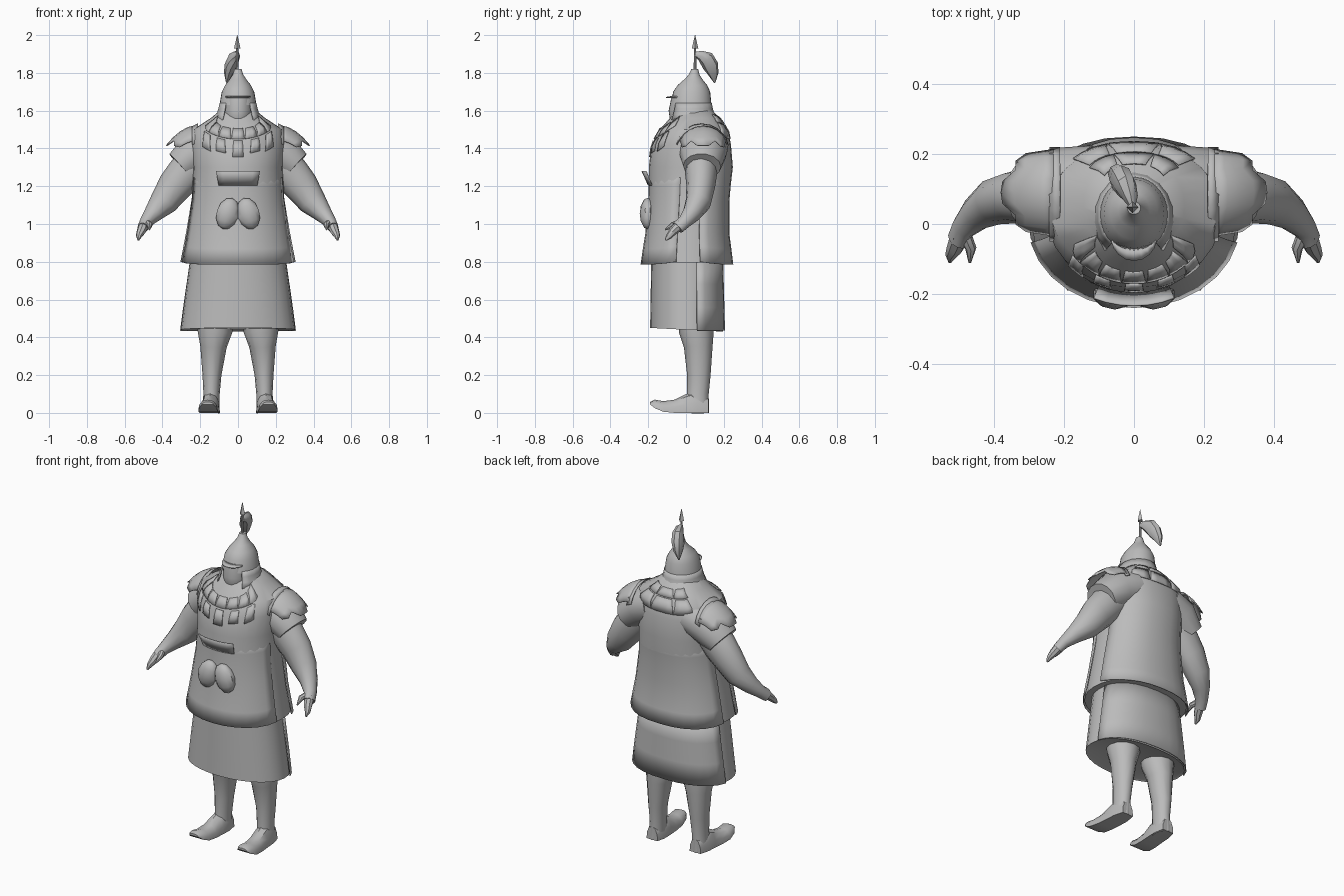
import bpy, bmesh, math
from mathutils import Vector

if "Cube" in bpy.data.objects:
    bpy.data.objects.remove(bpy.data.objects["Cube"])

grey = bpy.data.materials.new("plain_grey")
grey.use_nodes = True
grey.diffuse_color = (0.5, 0.5, 0.5, 1)
grey.node_tree.nodes["Principled BSDF"].inputs["Base Color"].default_value = (0.5, 0.5, 0.5, 1)


def finish(name, bm, mirror=False, thick=0, angle=40):
    bmesh.ops.recalc_face_normals(bm, faces=bm.faces)
    mesh = bpy.data.meshes.new(name)
    bm.to_mesh(mesh)
    bm.free()
    obj = bpy.data.objects.new(name, mesh)
    bpy.context.collection.objects.link(obj)
    mesh.materials.append(grey)
    bpy.ops.object.select_all(action='DESELECT')
    obj.select_set(True)
    bpy.context.view_layer.objects.active = obj
    bpy.ops.object.shade_smooth_by_angle(angle=math.radians(angle))
    if thick:
        mod = obj.modifiers.new("Thickness", 'SOLIDIFY')
        mod.thickness, mod.offset = thick, 0
    if mirror:
        obj.modifiers.new("Mirror", 'MIRROR')
    return obj


def loft(name, rings, mirror=False):
    """Skin closed rings of points and cap both ends."""
    bm = bmesh.new()
    rows = [[bm.verts.new(p) for p in ring] for ring in rings]
    n = len(rows[0])
    for a, b in zip(rows, rows[1:]):
        for i in range(n):
            bm.faces.new((a[i], a[(i + 1) % n], b[(i + 1) % n], b[i]))
    bm.faces.new(rows[0])
    bm.faces.new(rows[-1])
    return finish(name, bm, mirror)


def patch(name, func, nu, nv, thick=0.005, mirror=False):
    """Open sheet; func takes u and v in 0..1."""
    bm = bmesh.new()
    g = [[bm.verts.new(func(i / nu, j / nv)) for j in range(nv + 1)] for i in range(nu + 1)]
    for i in range(nu):
        for j in range(nv):
            bm.faces.new((g[i][j], g[i + 1][j], g[i + 1][j + 1], g[i][j + 1]))
    return finish(name, bm, mirror, thick)


def tube(name, path, ref, n=12, mirror=False):
    """Path entries: x, y, z, radius along ref, radius across it."""
    ref, rings = Vector(ref), []
    pts = [Vector(p[:3]) for p in path]
    for i, p in enumerate(path):
        t = (pts[min(i + 1, len(pts) - 1)] - pts[max(i - 1, 0)]).normalized()
        u = (ref - t * ref.dot(t)).normalized()
        w = t.cross(u)
        rings.append([pts[i] + u * p[3] * math.cos(k * math.tau / n)
                      + w * p[4] * math.sin(k * math.tau / n) for k in range(n)])
    return loft(name, rings, mirror)


def profile_point(table, a, z, off=0.0, back=0.86):
    """Point on a body, round in front and squarer behind; angle 0 faces the front.
    Rows: z, half width, front y, back y."""
    z_in = min(max(z, table[0][0]), table[-1][0])
    for lo, hi in zip(table, table[1:]):
        if z_in <= hi[0]:
            break
    f = (z_in - lo[0]) / (hi[0] - lo[0])
    rx, yf, yb = (lo[k] + (hi[k] - lo[k]) * f for k in (1, 2, 3))
    s, c = math.sin(a), math.cos(a)
    p = 0.97 if c > 0 else back
    mid, half = (yf + yb) / 2, (yb - yf) / 2 + off
    return Vector(((rx + off) * math.copysign(abs(s) ** p, s),
                   mid - half * math.copysign(abs(c) ** p, c), z))


N = 28
STEP = math.tau / N
angles = [k * STEP for k in range(N)]


def body_loft(name, table, back=0.86):
    return loft(name, [[profile_point(table, a, row[0], 0, back) for a in angles] for row in table])


# Robe with overlapping front and back panels
TUNIC = [(0.795, 0.292, -0.232, 0.242), (0.95, 0.268, -0.21, 0.224),
         (1.13, 0.245, -0.197, 0.228), (1.3, 0.238, -0.197, 0.248),
         (1.42, 0.25, -0.182, 0.238), (1.5, 0.238, -0.14, 0.222),
         (1.56, 0.145, -0.085, 0.18), (1.61, 0.085, -0.055, 0.13)]
body_loft("tunic", TUNIC)


def tunic(a, z, off=0.0):
    return profile_point(TUNIC, a, z, off)


def panel(name, facing, flare):
    def point(u, v):
        edge = abs(2 * u - 1) ** 4
        return tunic(facing + (u - 0.5) * 12 * STEP, 0.785 + 0.5 * v + 0.015 * edge,
                     -0.004 + (0.01 + flare * edge) * (1 - v))
    patch(name, point, 12, 6)


panel("tunic_front_panel", 0, 0.004)
panel("tunic_back_panel", math.pi, 0.012)

# Skirt, closed underneath, with a lapped back panel
SKIRT = [(0.45, 0.303, -0.19, 0.196), (0.82, 0.252, -0.184, 0.19)]


def skirt(a, z, off=0.0):
    return profile_point(SKIRT, a, z, off)


def hem(a):
    return 0.45 - 0.01 * (1 - math.cos(a))


loft("skirt", [[skirt(a, hem(a) + 0.006, -0.012) for a in angles], [skirt(a, hem(a)) for a in angles]]
     + [[skirt(a, z) for a in angles] for z in (0.64, 0.82)])
patch("skirt_back_panel", lambda u, v: skirt(math.pi + (u - 0.5) * 12 * STEP, 0.435 + 0.37 * v,
                                             0.004 + 0.004 * (1 - v)), 12, 3)

# Legs
tube("legs", [(0.122, 0.055, 0.52, 0.09, 0.09), (0.122, 0.055, 0.43, 0.092, 0.092),
              (0.13, 0.065, 0.35, 0.076, 0.07), (0.138, 0.068, 0.2, 0.062, 0.05),
              (0.14, 0.062, 0.1, 0.058, 0.043), (0.145, 0.062, 0.0, 0.06, 0.046)],
     (0, 1, 0), mirror=True)

# Shoes: flat sole, broad turned-up toe. Rows: y, centre x, half width, sole z, top z
SHOE = [(0.118, 0.143, 0.036, 0, 0.08), (0.06, 0.145, 0.049, 0, 0.12), (0.0, 0.148, 0.05, 0, 0.1),
        (-0.06, 0.153, 0.051, 0.0, 0.07), (-0.12, 0.158, 0.052, 0.006, 0.062),
        (-0.165, 0.16, 0.047, 0.025, 0.07), (-0.19, 0.161, 0.03, 0.045, 0.058)]
loft("shoes", [[Vector((cx + sx * w, y, lo + (hi - lo) * h)) for sx, h in
                ((-1, 0), (1, 0), (0.95, 0.45), (0.6, 0.85), (0, 1), (-0.6, 0.85), (-0.95, 0.45))]
               for y, cx, w, lo, hi in SHOE], True)

# Sleeves, arms and hands
tube("sleeves", [(0.12, 0.09, 1.42, 0.135, 0.11), (0.22, 0.09, 1.38, 0.128, 0.115),
                 (0.305, 0.085, 1.305, 0.1, 0.09)], (0, 1, 0), 14, True)
tube("arms", [(0.2, 0.08, 1.35, 0.09, 0.1), (0.28, 0.08, 1.265, 0.085, 0.1),
              (0.335, 0.078, 1.2, 0.076, 0.092), (0.395, 0.065, 1.115, 0.068, 0.075),
              (0.45, 0.03, 1.055, 0.05, 0.05), (0.488, -0.01, 1.01, 0.036, 0.034),
              (0.505, -0.045, 0.98, 0.036, 0.028)], (0, 1, 0), mirror=True)
tube("fingers", [(0.497, -0.03, 0.998, 0.028, 0.03), (0.513, -0.07, 0.96, 0.024, 0.022),
                 (0.525, -0.09, 0.935, 0.016, 0.016), (0.527, -0.108, 0.915, 0.005, 0.006)],
     (1, 0, 0), 8, True)
tube("thumbs", [(0.485, -0.03, 1.005, 0.02, 0.02), (0.467, -0.07, 0.995, 0.016, 0.016),
                (0.47, -0.11, 0.97, 0.004, 0.004)], (1, 0, 0), 8, True)


# Shoulder guards: rounded in plan, notched outer edge
def guard(u, v):
    phi = (u - 0.5) * 2.4
    notch = 0.82 if round(u * 8) % 4 == 2 else 1
    reach = v * notch * math.cos(phi * 0.85)
    spread = 0.132 - 0.025 * reach
    return Vector((0.23 + 0.15 * reach, 0.09 + spread * math.sin(phi),
                   1.395 + 0.125 * math.cos(phi) - 0.02 * reach - 0.085 * reach ** 2))


patch("shoulder_guards", guard, 8, 4, mirror=True)
patch("shoulder_straps", lambda u, v: Vector((0.212 + 0.03 * v,
                                              0.085 + 0.138 * math.sin((u - 0.5) * 2.6),
                                              1.398 + 0.132 * math.cos((u - 0.5) * 2.6) - 0.014 * v)),
      8, 1, mirror=True)


# Plated collar, two rows on the chest and a yoke on the back
def collar_plate(name, middle, half, low, high, back=False):
    def point(u, v):
        a = middle + (u - 0.5) * 2 * half * (0.8 + 0.2 * (1 - v))
        lift = 0.02 if back else 0.08
        return tunic(a + (math.pi if back else 0), low + (high - low) * v + lift * abs(a) ** 2, 0.003)
    patch(name, point, 3, 2)


for i in range(-3, 4):
    collar_plate("collar_upper_plate", i * 0.27, 0.13, 1.45, 1.505)
for i in range(-2, 3):
    drop = 0.03 if i % 2 == 0 else 0
    collar_plate("collar_lower_plate", i * 0.36, 0.11, 1.37 - drop / 2, 1.44)
for i in (-1, 0, 1):
    collar_plate("yoke_upper_plate", i * 0.5, 0.245, 1.53, 1.57, True)
    collar_plate("yoke_lower_plate", i * 0.5, 0.245, 1.45, 1.525, True)

# Chest pocket flap and twin belt pouches
patch("pocket_flap", lambda u, v: tunic((u - 0.5) * 0.84, 1.205 + 0.075 * v, 0.002 + 0.034 * v), 6, 2)
bm = bmesh.new()
bmesh.ops.create_uvsphere(bm, u_segments=10, v_segments=6, radius=1)
for vert in bm.verts:
    x, y, z = vert.co.x * 0.064, vert.co.y * 0.042, vert.co.z * 0.086
    vert.co = (0.055 + x * 0.92 - z * 0.3, -0.203 + y, 1.055 + z * 0.95 + x * 0.3)
finish("belt_pouches", bm, mirror=True)

# Head, pointed helmet, brow visor and neck guard
body_loft("face", [(1.5, 0.06, -0.06, 0.09), (1.55, 0.07, -0.085, 0.1),
                   (1.6, 0.08, -0.092, 0.115), (1.68, 0.08, -0.075, 0.12)], 1)
HELMET = [(1.63, 0.098, -0.08, 0.135), (1.7, 0.086, -0.068, 0.128), (1.735, 0.068, -0.044, 0.112),
          (1.765, 0.045, -0.01, 0.088), (1.79, 0.028, 0.014, 0.072), (1.82, 0.019, 0.028, 0.064)]
body_loft("helmet", HELMET, 1)
patch("visor", lambda u, v: profile_point(HELMET, (u - 0.5) * 1.5, 1.676 - 0.006 * v,
                                          0.002 + 0.03 * v * math.sin(math.pi * u), 1), 8, 1)


def neck_guard(u, v):
    a = 0.7 + u * (math.tau - 1.4)
    return profile_point(HELMET, a, 1.64 - 0.09 * v, 0.026 * v ** 1.5, 1)


patch("neck_guard", neck_guard, 14, 3)


# Spike and drooping plume
def spike(name, low, high, r1, r2, sides):
    loft(name, [[Vector((r * math.cos(k * math.tau / sides) - 0.004,
                         0.048 + r * math.sin(k * math.tau / sides), z))
                 for k in range(sides)] for z, r in ((low, r1), (high, r2))])


spike("helmet_pole", 1.81, 1.94, 0.008, 0.005, 8)
spike("spear_tip", 1.93, 2.0, 0.017, 0.001, 4)
tube("plume", [(-0.004, 0.048, 1.9, 0.008, 0.012), (-0.01, 0.075, 1.893, 0.022, 0.026),
               (-0.024, 0.108, 1.875, 0.032, 0.042), (-0.038, 0.13, 1.838, 0.034, 0.042),
               (-0.05, 0.145, 1.795, 0.025, 0.028), (-0.06, 0.152, 1.748, 0.004, 0.004)], (1, 0, 0), 8)
